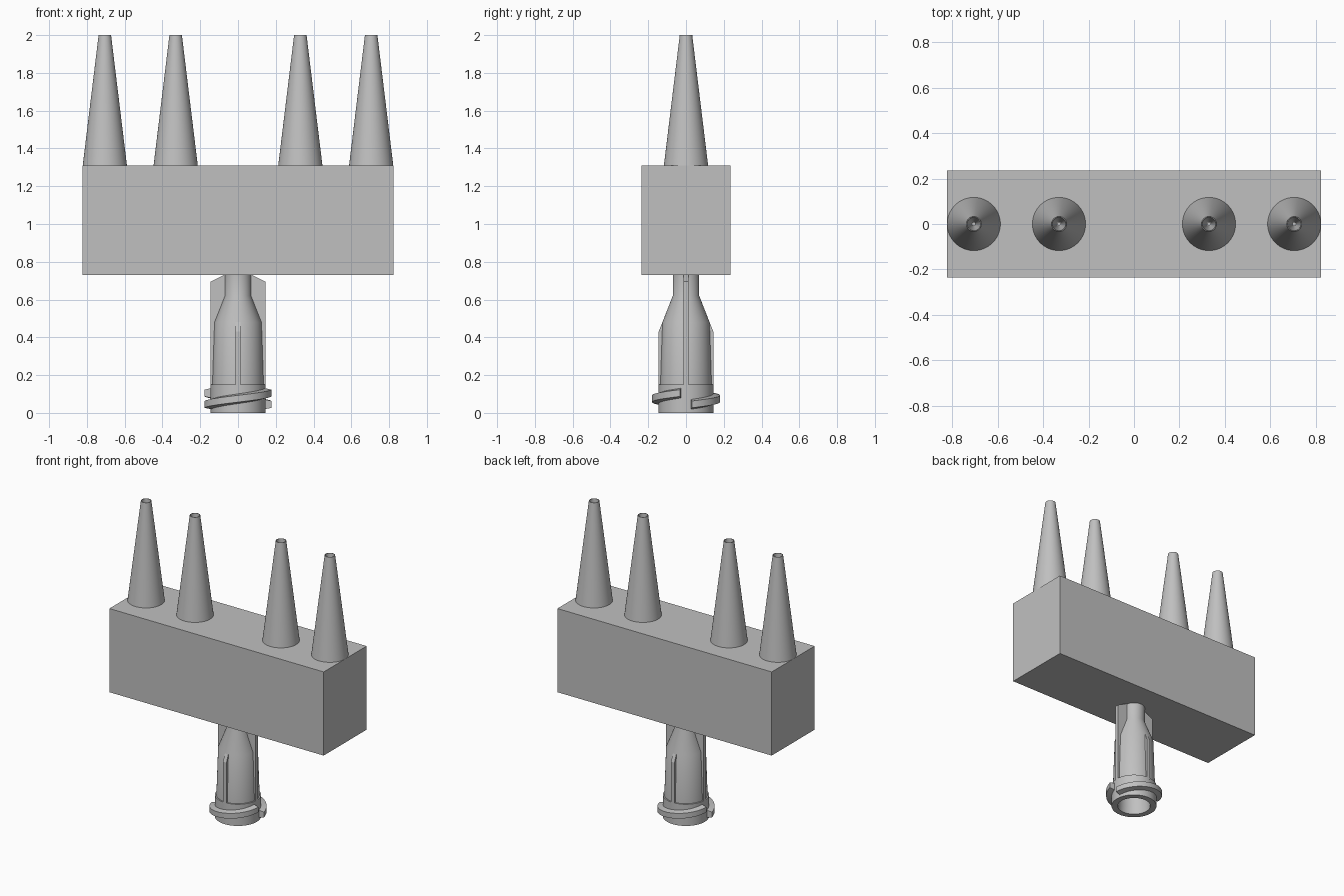
import bpy, bmesh, math
from mathutils import Vector

cube = bpy.data.objects.get("Cube")
if cube:
    bpy.data.objects.remove(cube, do_unlink=True)

grey = bpy.data.materials.new("plain grey")
grey.use_nodes = True
COLOR = (0.53, 0.53, 0.53, 1)
grey.diffuse_color = COLOR
grey.node_tree.nodes["Principled BSDF"].inputs["Base Color"].default_value = COLOR


def finish(name, bm, smooth=False):
    bmesh.ops.recalc_face_normals(bm, faces=bm.faces)
    mesh = bpy.data.meshes.new(name)
    bm.to_mesh(mesh)
    bm.free()
    mesh.materials.append(grey)
    obj = bpy.data.objects.new(name, mesh)
    bpy.context.collection.objects.link(obj)
    if smooth:
        bpy.ops.object.select_all(action='DESELECT')
        obj.select_set(True)
        bpy.context.view_layer.objects.active = obj
        bpy.ops.object.shade_smooth_by_angle(angle=math.radians(25))
    return obj


def lathe(name, profile, x=0.0, steps=64):
    """Spin an (r, z) profile around the vertical axis."""
    bm = bmesh.new()
    verts = [bm.verts.new((r, 0, z)) for r, z in profile]
    edges = [bm.edges.new(pair) for pair in zip(verts, verts[1:])]
    bmesh.ops.spin(bm, geom=verts + edges, axis=(0, 0, 1), cent=(0, 0, 0),
                   angle=math.tau, steps=steps)
    bmesh.ops.remove_doubles(bm, verts=bm.verts, dist=1e-5)
    bmesh.ops.translate(bm, verts=bm.verts, vec=(x, 0, 0))
    return finish(name, bm, True)


def rib(name, outline, angle, half=0.013):
    """Extrude a flat (r, z) outline into a thin radial fin."""
    bm = bmesh.new()
    face = bm.faces.new([bm.verts.new((r, -half, z)) for r, z in outline])
    new = bmesh.ops.extrude_face_region(bm, geom=[face])["geom"]
    bmesh.ops.translate(bm, vec=(0, 2 * half, 0),
                        verts=[v for v in new if isinstance(v, bmesh.types.BMVert)])
    c, s = math.cos(angle), math.sin(angle)
    for v in bm.verts:
        v.co = Vector((v.co.x * c - v.co.y * s, v.co.x * s + v.co.y * c, v.co.z))
    return finish(name, bm)


def thread(name, start, steps=40):
    """Sweep a tapered section along half a helical turn."""
    section = [(0.135, -0.028), (0.18, -0.018), (0.18, 0.018), (0.135, 0.028)]
    sweep = math.radians(160)
    bm = bmesh.new()
    rings = []
    for i in range(steps + 1):
        t = i / steps
        a = start + math.radians(10) + sweep * t
        z = 0.045 + 0.06 * t
        rings.append([bm.verts.new((r * math.cos(a), r * math.sin(a), z + dz))
                      for r, dz in section])
    for a, b in zip(rings, rings[1:]):
        for k in range(4):
            n = (k + 1) % 4
            bm.faces.new((a[k], a[n], b[n], b[k]))
    bm.faces.new(rings[0])
    bm.faces.new(rings[-1])
    return finish(name, bm, True)


# Rectangular block
bm = bmesh.new()
bmesh.ops.create_cube(bm, size=1)
for v in bm.verts:
    v.co = Vector((v.co.x * 1.644, v.co.y * 0.47, 1.02 + v.co.z * 0.58))
finish("manifold_block", bm)

# Four hollow tapered nozzles
nozzle = [(0.117, 1.31), (0.033, 2.0), (0.029, 2.0), (0.008, 1.6), (0, 1.6)]
for i, x in enumerate((-0.705, -0.33, 0.33, 0.705)):
    lathe(f"nozzle_{i + 1}", nozzle, x)

# Hollow connector: collar, barrel, shoulder, neck, with a tapered bore
lathe("connector_body", [
    (0, 0.6), (0.04, 0.6), (0.085, 0.5), (0.105, 0), (0.145, 0), (0.145, 0.15),
    (0.136, 0.15), (0.125, 0.48), (0.07, 0.62), (0.07, 0.73)])

# Tall side fins and short front and back fins
tall = [(0.06, 0.14), (0.145, 0.14), (0.145, 0.695), (0.075, 0.73), (0.06, 0.73)]
short = [(0.115, 0.14), (0.145, 0.14), (0.145, 0.43), (0.125, 0.48), (0.115, 0.48)]
for i, side in enumerate(("left", "back", "right", "front")):
    rib(f"{side}_fin", tall if i % 2 == 0 else short, i * math.pi / 2)

# Two interleaved locking threads
thread("back_thread", 0)
thread("front_thread", math.pi)
